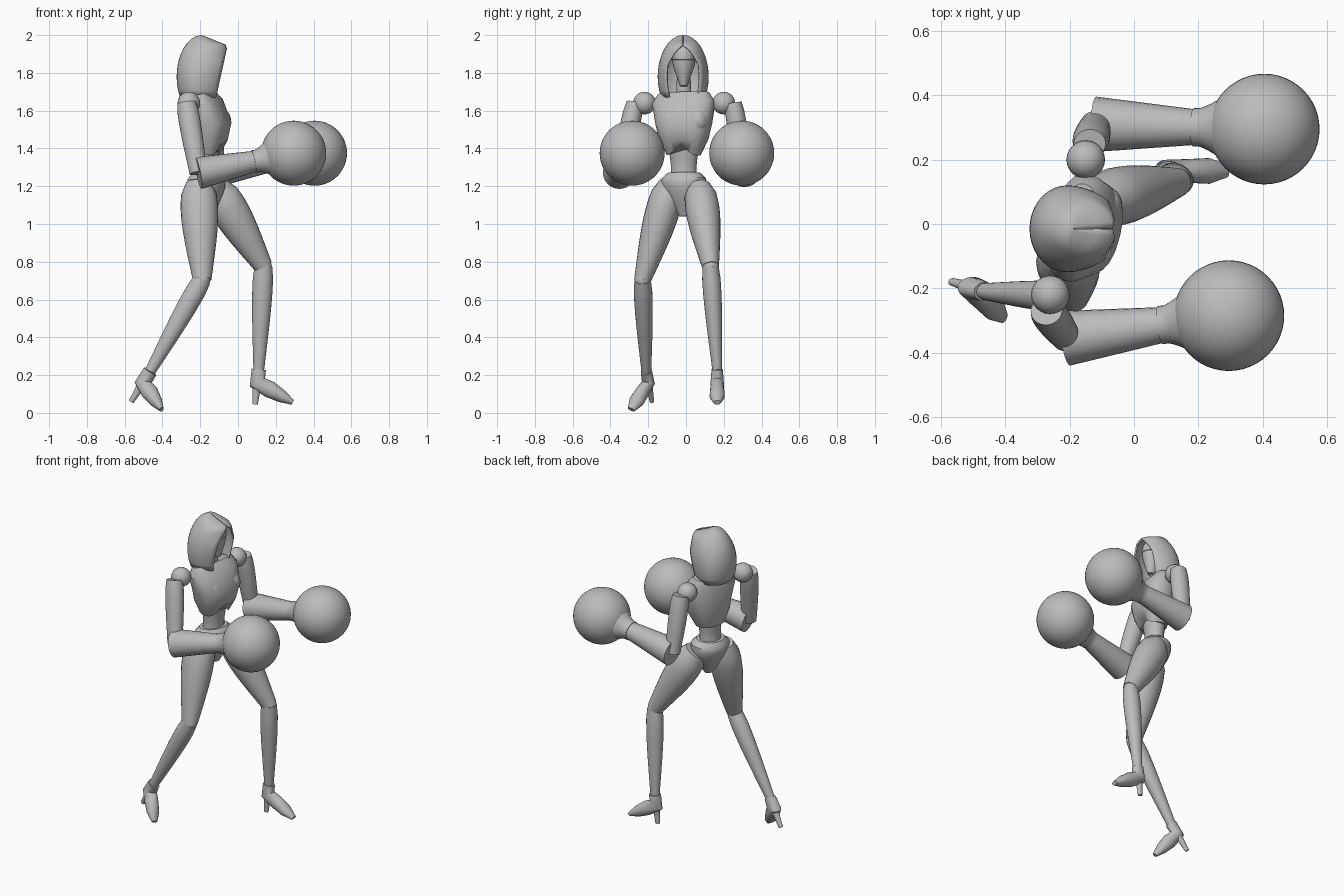
import bpy
import bmesh
from math import sin, cos, asin, pi, radians, sqrt
from mathutils import Vector

cube = bpy.data.objects.get("Cube")
if cube:
    bpy.data.objects.remove(cube, do_unlink=True)

grey = bpy.data.materials.new("plain grey")
grey.use_nodes = True
tone = (.5, .5, .5, 1)
grey.diffuse_color = tone
grey.node_tree.nodes["Principled BSDF"].inputs["Base Color"].default_value = tone

STRAIGHT = Vector((0, 1, 0))
CHEST_TURN = Vector((.25, 1, 0))
HIP_TURN = Vector((.4, 1, 0))


def finish(name, bm):
    """Turn a bmesh into a smooth grey object that keeps its sharp edges."""
    bmesh.ops.recalc_face_normals(bm, faces=bm.faces)
    mesh = bpy.data.meshes.new(name)
    bm.to_mesh(mesh)
    bm.free()
    mesh.materials.append(grey)
    obj = bpy.data.objects.new(name, mesh)
    bpy.context.collection.objects.link(obj)
    bpy.ops.object.select_all(action="DESELECT")
    obj.select_set(True)
    bpy.context.view_layer.objects.active = obj
    bpy.ops.object.shade_smooth_by_angle(angle=radians(40))
    return obj


def bridge_rows(bm, rows, closed):
    """Join neighbouring rows of vertices with quads."""
    for low, high in zip(rows, rows[1:]):
        count = len(low)
        for k in range(count if closed else count - 1):
            n = (k + 1) % count
            bm.faces.new((low[k], low[n], high[n], high[k]))


def boxy(value, power):
    return abs(value) ** power * (1 if value > 0 else -1)


def loft(name, sections, side=STRAIGHT, power=1, arch=0, sides=24):
    """Skin oval rings (centre, depth, width) along a path and cap both ends."""
    bm = bmesh.new()
    centres = [section[0] for section in sections]
    last = len(centres) - 1
    rings = []
    for i, (centre, depth, width) in enumerate(sections):
        along = (centres[min(i + 1, last)] - centres[max(i - 1, 0)]).normalized()
        across = (side - along * side.dot(along)).normalized()
        outward = across.cross(along)
        ring = []
        for k in range(sides):
            angle = 2 * pi * k / sides
            c, s = boxy(cos(angle), power), boxy(sin(angle), power)
            point = centre + outward * c * depth + across * s * width
            if i == 0:
                # Raise the front middle of the first ring into a notch
                point.z += arch * max(0, c) ** 4 * (1 - abs(s))
            ring.append(bm.verts.new(point))
        rings.append(ring)
    bridge_rows(bm, rings, True)
    bm.faces.new(rings[0])
    bm.faces.new(rings[-1])
    return finish(name, bm)


def limb(name, start, end, first, final, bulge=0, ratio=1, side=STRAIGHT, rings=9):
    """Tapered tube whose extra swelling sits nearer to its start."""
    sections = []
    for i in range(rings):
        t = i / (rings - 1)
        radius = first + (final - first) * t + bulge * sin(pi * t ** .6)
        sections.append((start.lerp(end, t), radius * ratio, radius))
    return loft(name, sections, side)


def ball(name, centre, radius, stretch=(1, 1, 1), segments=24):
    bm = bmesh.new()
    bmesh.ops.create_uvsphere(bm, u_segments=segments, v_segments=segments // 2, radius=radius)
    bmesh.ops.scale(bm, vec=stretch, verts=bm.verts)
    bmesh.ops.translate(bm, vec=centre, verts=bm.verts)
    return finish(name, bm)


def build_hood(bottom=1.67, peak=1.945, top=2, steps=14, arc=28):
    """Domed shell with a pointed opening facing +x."""
    bm = bmesh.new()
    rows = []
    for i in range(steps + 1):
        z = bottom + (top - bottom) * sin(pi / 2 * i / steps)
        swell = sqrt(max(0, 1 - ((z - 1.78) / .22) ** 2))
        width = max(.008, .135 * swell)
        back = -.19 - width
        if z < peak:
            front = -.055 - .22 * (peak - z)
        else:
            front = -.055 - .135 * (z - peak) / (top - peak)
        # The opening narrows to a point at its peak
        gap = .66 * sqrt(min(1, max(.001, (peak - z) * 10)))
        half = asin(gap)
        middle = (back + front) / 2
        row = []
        for k in range(arc + 1):
            angle = half + 2 * (pi - half) * k / arc
            reach = (front - middle) / cos(half) if cos(angle) > 0 else middle - back
            row.append(bm.verts.new((middle + reach * cos(angle), width * sin(angle) - .015, z)))
        rows.append(row)
    bridge_rows(bm, rows, False)
    bm.faces.new(rows[-1])
    shell = finish("hood", bm).modifiers.new("thickness", "SOLIDIFY")
    shell.thickness = .01
    shell.offset = -1


def spot(x, z):
    """Point on the middle line of the body."""
    return Vector((x, -.012, z))


# Head
build_hood()
limb("neck", spot(-.19, 1.6), spot(-.18, 1.8), .045, .035)
limb("head", spot(-.175, 1.95), spot(-.14, 1.73), .03, .018, .038, 1.2)
ball("brow_band", spot(-.165, 1.87), .066, (1.2, 1, .15))

# Torso, with the left side leading
chest_rows = [(-.165, 1.365, .07, .09), (-.16, 1.45, .1, .13), (-.15, 1.53, .11, .15),
              (-.175, 1.64, .085, .17), (-.185, 1.69, .055, .14)]
loft("chest", [(spot(x, z), depth, width) for x, z, depth, width in chest_rows],
     CHEST_TURN, .8, .06)
limb("waist", spot(-.17, 1.22), spot(-.165, 1.42), .09, .085, -.02, .8, CHEST_TURN)
limb("pelvis", spot(-.17, 1.27), spot(-.155, 1.04), .09, .025, .05, .8, HIP_TURN)

# Joints of each side; left is the leading side
joints = {
    "left": dict(hip=(-.12, .07, 1.2), knee=(.135, .13, .775), ankle=(.11, .165, .23),
                 toe=(.29, .165, .055), heel=(.09, .165, .045), shoulder=(-.15, .2, 1.64),
                 elbow=(-.12, .31, 1.28), glove=(.405, .295, 1.375)),
    "right": dict(hip=(-.21, -.08, 1.22), knee=(-.19, -.23, .705), ankle=(-.465, -.21, .22),
                  toe=(-.405, -.29, .018), heel=(-.565, -.18, .06), shoulder=(-.26, -.22, 1.64),
                  elbow=(-.21, -.355, 1.27), glove=(.295, -.285, 1.375)),
}

for label, places in joints.items():
    at = {joint: Vector(place) for joint, place in places.items()}
    outer = CHEST_TURN * (1 if label == "left" else -1)
    part = label + "_"

    # Leg
    limb(part + "thigh", at["hip"], at["knee"], .06, .045, .035, 1.1)
    ball(part + "knee", at["knee"], .044)
    limb(part + "shin", at["knee"], at["ankle"], .043, .026, .01, 1.1)

    # High heeled shoe
    back = at["ankle"].lerp(at["heel"], .37)
    instep = back.lerp(at["toe"], .35)
    front = back.lerp(at["toe"], .7)
    loft(part + "shoe", [(at["ankle"], .038, .03), (back, .046, .035), (instep, .045, .037),
                         (front, .034, .04), (at["toe"], .013, .02)])
    limb(part + "heel", back, at["heel"], .03, .012, -.006, 1.2)

    # Bust and arm
    ball(part + "bust", spot(-.107, 1.545) + outer * .07, .053, (1, 1.1, 1.25))
    ball(part + "shoulder", at["shoulder"], .06)
    limb(part + "upper_arm", at["shoulder"] + outer * .05, at["elbow"], .045, .042, .008, 1.1)
    wrist = at["elbow"].lerp(at["glove"], .58)
    limb(part + "forearm", at["elbow"], wrist, .086, .056)

    # Round glove with a flared cuff
    limb(part + "cuff", wrist, at["elbow"].lerp(at["glove"], .85), .06, .13, -.012)
    ball(part + "glove", at["glove"], .172, segments=48)
